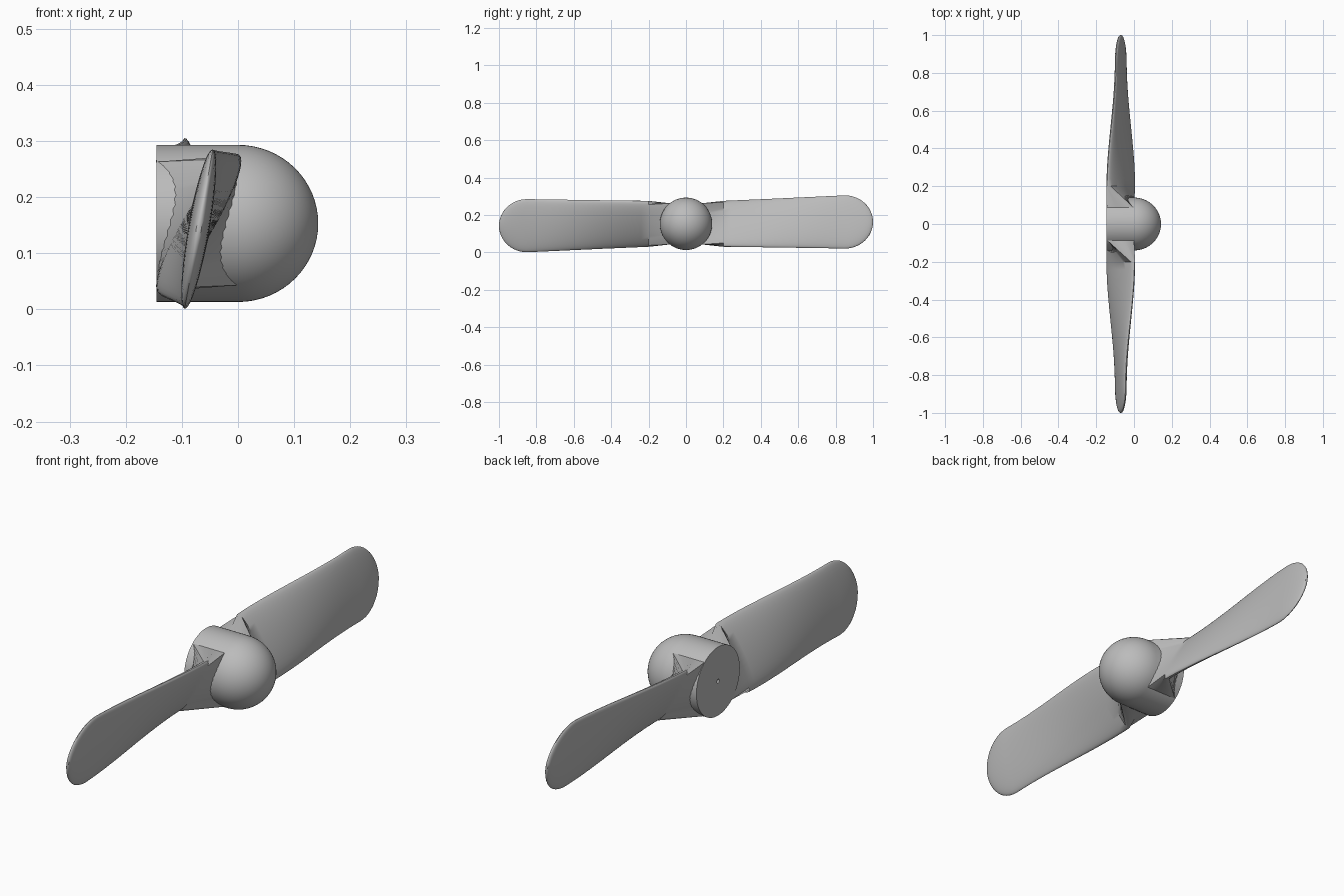
import bpy, bmesh, math
from mathutils import Vector, Matrix

cube = bpy.data.objects.get("Cube")
if cube:
    bpy.data.objects.remove(cube)

AXIS_Z = 0.153      # height of the spin axis
HUB_R = 0.14
BACK = -0.145
SIDES = 40          # points around a blade section

grey = bpy.data.materials.new("plain grey")
grey.use_nodes = True
colour = (0.5, 0.5, 0.5, 1)
grey.diffuse_color = colour
grey.node_tree.nodes["Principled BSDF"].inputs["Base Color"].default_value = colour


def finish(name, bm, angle):
    bmesh.ops.recalc_face_normals(bm, faces=bm.faces)
    mesh = bpy.data.meshes.new(name)
    bm.to_mesh(mesh)
    bm.free()
    mesh.materials.append(grey)
    obj = bpy.data.objects.new(name, mesh)
    bpy.context.collection.objects.link(obj)
    bpy.ops.object.select_all(action="DESELECT")
    obj.select_set(True)
    bpy.context.view_layer.objects.active = obj
    bpy.ops.object.shade_smooth_by_angle(angle=math.radians(angle))
    return obj


def build_hub():
    # Bore, flat back, cylinder and round nose, spun around x
    profile = [(-0.02, 0), (-0.02, 0.008), (BACK, 0.008), (BACK, HUB_R)]
    for i in range(17):
        a = math.pi / 2 * i / 16
        profile.append((0.143 * math.sin(a), HUB_R * math.cos(a)))
    bm = bmesh.new()
    verts = [bm.verts.new((x, 0, r)) for x, r in profile]
    edges = [bm.edges.new(pair) for pair in zip(verts, verts[1:])]
    bmesh.ops.spin(bm, geom=verts + edges, cent=(0, 0, 0), axis=(1, 0, 0),
                   angle=math.tau, steps=64)
    bmesh.ops.remove_doubles(bm, verts=bm.verts, dist=0.0002)
    hub = finish("hub", bm, 35)
    hub.location.z = AXIS_Z


def clamp(v):
    return max(-1, min(1, v))


def root_section(y):
    # Rectangle whose corners fall on a section point
    corner = math.radians(27)
    pts = []
    for i in range(SIDES):
        a = math.tau * i / SIDES
        pts.append((-0.072 + 0.072 * clamp(math.sin(a) / math.sin(corner)), -y,
                    0.11 * clamp(math.cos(a) / math.cos(corner))))
    return pts


def blade_section(y):
    # Thin oval that untwists towards a rounded tip
    t = clamp((y - 0.2) / 0.65)
    ease = t * t * (3 - 2 * t)
    tip = math.sqrt(max(0, 1 - (max(0, y - 0.85) / 0.15) ** 2))
    chord = Vector((0.072 - 0.047 * ease, 0, 0.122 + 0.02 * t))
    side = Vector((chord.z, 0, -chord.x)).normalized()
    centre = Vector((-0.07, -y, -0.01 * t))
    half = (0.028 - 0.009 * t) * tip ** 0.7
    pts = []
    for i in range(SIDES):
        a = math.tau * i / SIDES
        pts.append(centre + chord * math.cos(a) * tip + side * math.sin(a) * half)
    return pts


def build_blade(name, turn):
    sections = [root_section(0.085)]
    sections += [blade_section(0.2 + 0.65 * i / 16) for i in range(17)]
    sections += [blade_section(0.85 + 0.15 * math.sin(math.pi / 2 * i / 12))
                 for i in range(1, 13)]
    bm = bmesh.new()
    rings = [[bm.verts.new(p) for p in s] for s in sections]
    for a, b in zip(rings, rings[1:]):
        for i in range(SIDES):
            j = (i + 1) % SIDES
            bm.faces.new((a[i], a[j], b[j], b[i]))
    bm.faces.new(rings[0])
    bmesh.ops.remove_doubles(bm, verts=bm.verts, dist=0.0002)
    bm.transform(Matrix.Rotation(turn, 4, "X"))
    blade = finish(name, bm, 35)
    blade.location.z = AXIS_Z


build_hub()
build_blade("front_blade", 0)
build_blade("back_blade", math.pi)
